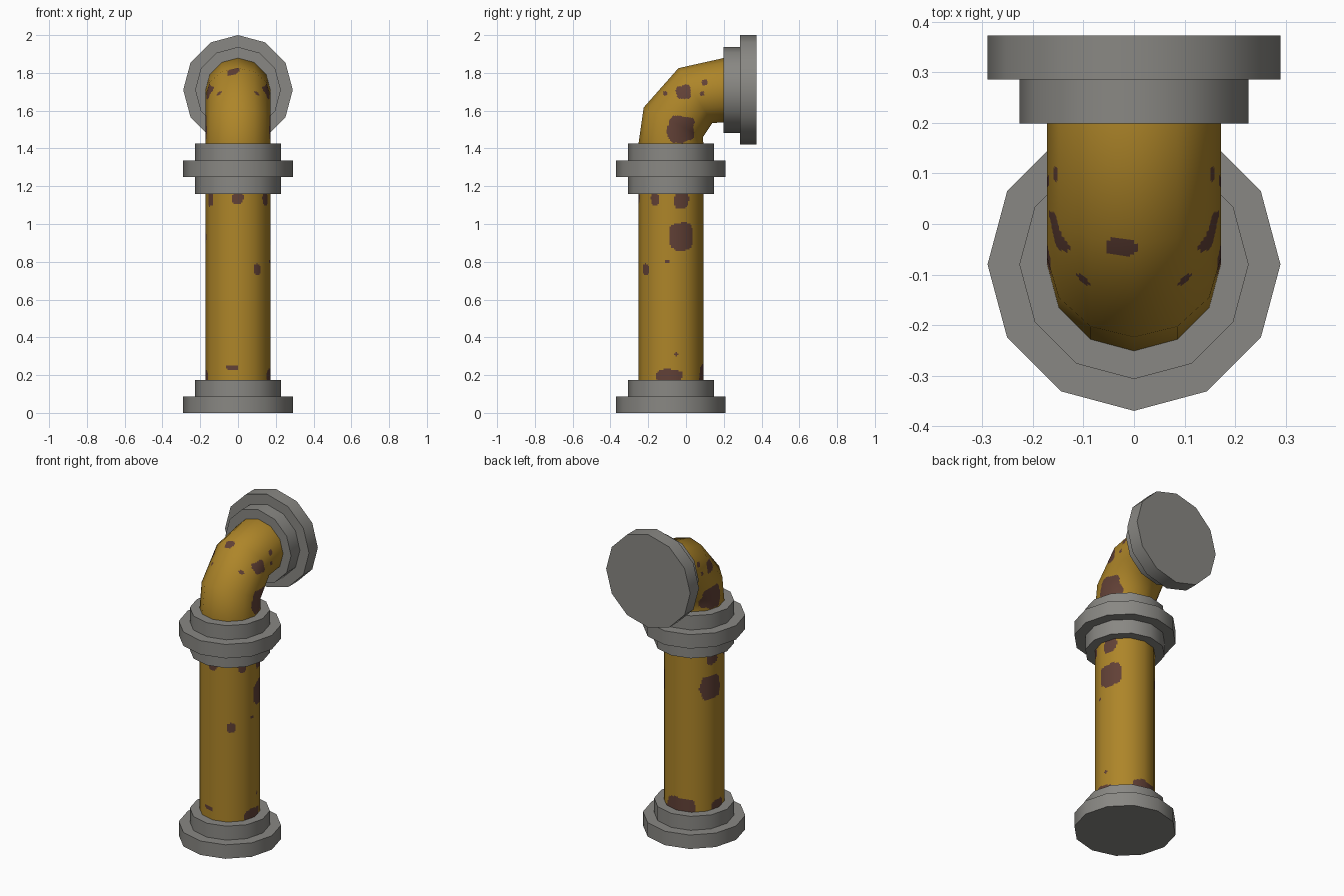
import bpy, bmesh, math
from mathutils import Vector, Matrix, noise

if "Cube" in bpy.data.objects:
    bpy.data.objects.remove(bpy.data.objects["Cube"])

SIDES = 12
PIPE_R, RIM_R, COLLAR_R = 0.172, 0.29, 0.227
AXIS_Y = -0.08


def material(name, rgb):
    m = bpy.data.materials.new(name)
    m.diffuse_color = (*rgb, 1)
    m.use_nodes = True
    m.node_tree.nodes["Principled BSDF"].inputs["Base Color"].default_value = m.diffuse_color
    return m


YELLOW = material("yellow_paint", (0.42, 0.235, 0.022))
RUST = material("rust", (0.12, 0.052, 0.037))
GREY = material("grey_metal", (0.25, 0.245, 0.228))


def add_object(name, bm, mats):
    me = bpy.data.meshes.new(name)
    bm.to_mesh(me)
    bm.free()
    for m in mats:
        me.materials.append(m)
    ob = bpy.data.objects.new(name, me)
    bpy.context.collection.objects.link(ob)
    return ob


def flange(name, profile, matrix):
    """Twelve-sided turned part from (radius, height) points, capped at both ends."""
    bm = bmesh.new()
    rings = [[bm.verts.new((r * math.cos(k * math.tau / SIDES), r * math.sin(k * math.tau / SIDES), h))
              for k in range(SIDES)] for r, h in profile]
    for a, b in zip(rings, rings[1:]):
        for k in range(SIDES):
            j = (k + 1) % SIDES
            bm.faces.new((a[k], a[j], b[j], b[k]))
    bm.faces.new(rings[0][::-1])
    bm.faces.new(rings[-1])
    bm.transform(matrix)
    bmesh.ops.recalc_face_normals(bm, faces=bm.faces)
    ob = add_object(name, bm, [GREY])
    bpy.ops.object.select_all(action='DESELECT')
    ob.select_set(True)
    bpy.context.view_layer.objects.active = ob
    bpy.ops.object.shade_smooth_by_angle(angle=math.radians(35))


def pipe(name, stations, is_rust, cell=0.008):
    """Tube through (outer, inner) point pairs in the y-z plane; fine cells carry the rust."""
    bm = bmesh.new()
    per_side = round(2 * PIPE_R * math.sin(math.pi / SIDES) / cell)
    rings, normals = [], []

    def ring_points(outer, inner):
        o, i = Vector((0, *outer)), Vector((0, *inner))
        c, u = (o + i) / 2, (o - i) / 2
        offs = [Vector((PIPE_R, 0, 0)) * math.cos(k * math.tau / SIDES) + u * math.sin(k * math.tau / SIDES)
                for k in range(SIDES)]
        dense = [offs[k].lerp(offs[(k + 1) % SIDES], s / per_side)
                 for k in range(SIDES) for s in range(per_side)]
        return c, dense

    for n, (s0, s1) in enumerate(zip(stations, stations[1:])):
        (c0, d0), (c1, d1) = ring_points(*s0), ring_points(*s1)
        length = (Vector(s1[0]) - Vector(s0[0])).length
        steps = max(1, round(length / cell))
        for t in range(0 if n == 0 else 1, steps + 1):
            f = t / steps
            offs = [a.lerp(b, f) for a, b in zip(d0, d1)]
            rings.append([bm.verts.new(c0.lerp(c1, f) + o) for o in offs])
            normals += [o.normalized() for o in offs]
    count = per_side * SIDES
    for a, b in zip(rings, rings[1:]):
        for k in range(count):
            j = (k + 1) % count
            bm.faces.new((a[k], b[k], b[j], a[j]))
    for f in bm.faces:
        f.smooth = True
        f.material_index = int(is_rust(f.calc_center_median()))
    ob = add_object(name, bm, [YELLOW, RUST])
    ob.data.normals_split_custom_set_from_vertices(normals)


def blob(dx, dy, p, power=3):
    """Inside test for a patch with a ragged edge."""
    return abs(dx) ** power + abs(dy) ** power < 1 + 0.7 * noise.noise(p * 22)


# Rust on the straight pipe: angle, height, half angle, half height
STRAIGHT_RUST = [
    (20, 0.935, 23, 0.07), (160, 0.935, 23, 0.07),
    (0, 0.19, 24, 0.04), (178, 0.19, 18, 0.04), (95, 0.20, 33, 0.06),
    (-30, 1.13, 9, 0.035), (-150, 1.13, 9, 0.035),
    (20, 1.125, 13, 0.045), (163, 1.125, 13, 0.045), (-90, 1.135, 10, 0.03),
    (-52, 0.76, 9, 0.028), (-100, 0.24, 10, 0.012),
    (10, 0.31, 4, 0.01), (-7, 0.80, 4, 0.01),
]
# Rust on the elbow, same on both sides: y, z, half width, half height
ELBOW_RUST = [
    (-0.025, 1.50, 0.07, 0.068), (-0.015, 1.695, 0.038, 0.04),
    (0.10, 1.75, 0.016, 0.014), (0.085, 1.69, 0.01, 0.01), (-0.11, 1.69, 0.012, 0.012),
]


def straight_rust(p):
    ang = math.degrees(math.atan2(p.y - AXIS_Y, p.x))
    return any(blob(((ang - a + 180) % 360 - 180) / ha, (p.z - z) / hz, p)
               for a, z, ha, hz in STRAIGHT_RUST)


def elbow_rust(p):
    if p.z > 1.75 and blob((p.x + 0.025) / 0.03, (p.y + 0.045) / 0.018, p):
        return True
    q = Vector((abs(p.x), p.y, p.z))
    return q.x > 0.05 and any(blob((p.y - y) / hy, (p.z - z) / hz, q) for y, z, hy, hz in ELBOW_RUST)


# Straight pipe and elbow
front, back = AXIS_Y - PIPE_R, AXIS_Y + PIPE_R
pipe("straight_pipe", [((front, 0.17), (back, 0.17)), ((front, 1.17), (back, 1.17))], straight_rust)
pipe("elbow_pipe", [((front, 1.42), (back, 1.42)), ((-0.224, 1.617), (0.09, 1.46)),
                    ((-0.04, 1.825), (0.14, 1.535)), ((0.21, 1.881), (0.21, 1.538))], elbow_rust)

# Flanges: base, middle joint, and outlet facing the back
end_profile = [(RIM_R, 0), (RIM_R, 0.087), (COLLAR_R, 0.087), (COLLAR_R, 0.174)]
flange("base_flange", end_profile, Matrix.Translation((0, AXIS_Y, 0)))
flange("joint_flange", [(COLLAR_R, 0), (COLLAR_R, 0.09), (RIM_R, 0.09), (RIM_R, 0.177),
                        (COLLAR_R, 0.177), (COLLAR_R, 0.265)], Matrix.Translation((0, AXIS_Y, 1.16)))
flange("outlet_flange", end_profile,
       Matrix.Translation((0, 0.373, 1.71)) @ Matrix.Rotation(math.radians(90), 4, 'X'))
